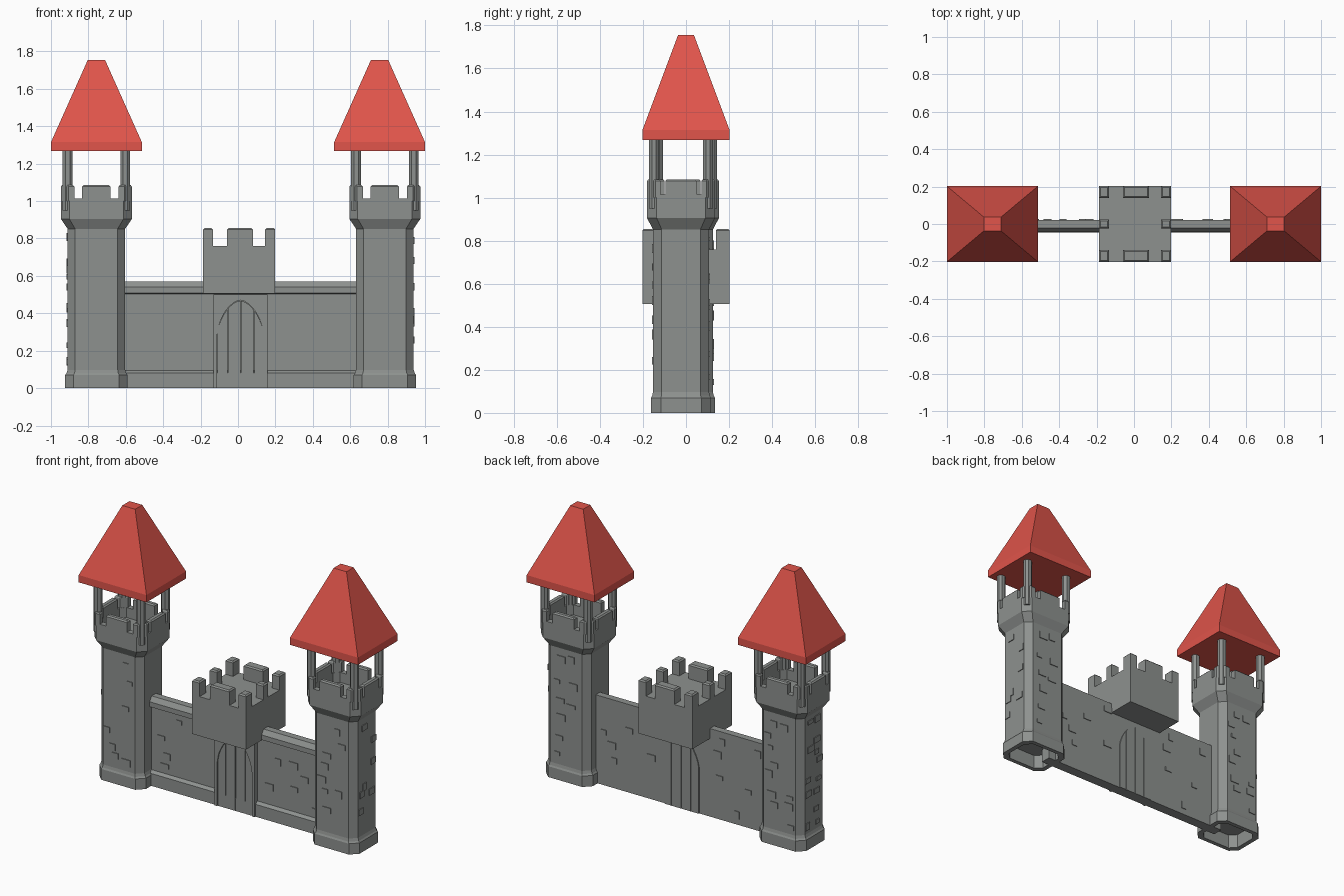
import bpy, bmesh, math, random
from mathutils import Vector

if "Cube" in bpy.data.objects:
    bpy.data.objects.remove(bpy.data.objects["Cube"])

random.seed(4)


def material(name, rgb):
    m = bpy.data.materials.new(name)
    m.diffuse_color = (*rgb, 1)
    m.use_nodes = True
    m.node_tree.nodes["Principled BSDF"].inputs["Base Color"].default_value = m.diffuse_color
    return m


STONE = material("grey stone", (0.27, 0.285, 0.275))
ROOF = material("red roof", (0.75, 0.09, 0.07))


def finish(name, bm, mat):
    bmesh.ops.recalc_face_normals(bm, faces=bm.faces)
    me = bpy.data.meshes.new(name)
    bm.to_mesh(me)
    bm.free()
    me.materials.append(mat)
    ob = bpy.data.objects.new(name, me)
    bpy.context.collection.objects.link(ob)
    return ob


def skin(bm, rings):
    """Join equal-length rings of points into a capped solid."""
    vs = [[bm.verts.new(p) for p in r] for r in rings]
    n = len(vs[0])
    for a, b in zip(vs, vs[1:]):
        for i in range(n):
            j = (i + 1) % n
            bm.faces.new((a[i], a[j], b[j], b[i]))
    bm.faces.new(vs[0])
    bm.faces.new(vs[-1])


def octagon(cx, cy, z, hx, hy, c):
    """Rectangle with cut corners."""
    q = [(hx, hy - c), (hx - c, hy), (c - hx, hy), (-hx, hy - c),
         (-hx, c - hy), (c - hx, -hy), (hx - c, -hy), (hx, c - hy)]
    return [(cx + x, cy + y, z) for x, y in q]


def rect(cx, cy, z, hx, hy):
    return [(cx + a * hx, cy + b * hy, z) for a, b in ((1, 1), (-1, 1), (-1, -1), (1, -1))]


def block(bm, cx, cy, hx, hy, z0, z1, b=0.008):
    """Upright block with a bevelled top."""
    skin(bm, [rect(cx, cy, z0, hx, hy), rect(cx, cy, z1 - b, hx, hy),
              rect(cx, cy, z1, hx - b, hy - b)])


def bricks(bm, centre, along, out, half_w, z0, z1, rows, chance=0.6):
    """Scatter thin raised stones over a vertical face."""
    along, out = Vector(along), Vector(out)
    for r in range(rows):
        if random.random() > chance:
            continue
        z = z0 + (z1 - z0) * (r + random.uniform(0.2, 0.8)) / rows
        w, h = random.uniform(0.018, 0.032), random.uniform(0.012, 0.024)
        c = Vector(centre) + along * random.uniform(-half_w + w, half_w - w)
        rings = []
        for d in (-0.01, 0.005):
            p = c + out * d
            rings.append([p + along * (s * w) + Vector((0, 0, z + t * h))
                          for s, t in ((1, 1), (-1, 1), (-1, -1), (1, -1))])
        skin(bm, rings)


def tower(side, cx, cy, roof_x):
    s = 1 if cx > 0 else -1
    # shaft with hollow foot, plinth, flared head and parapet
    bm = bmesh.new()
    levels = [(.137, .112, .04, .09), (.137, .112, .04, 0), (.167, .139, .045, 0),
              (.167, .139, .045, .07), (.160, .134, .043, .08), (.154, .130, .04, .098),
              (.154, .130, .04, .852), (.190, .158, .045, .905), (.190, .158, .045, 1.015),
              (.152, .122, .03, 1.015), (.152, .122, .03, .95)]
    skin(bm, [octagon(cx, cy, z, hx, hy, c) for hx, hy, c, z in levels])
    finish(side + "_tower", bm, STONE)

    # middle and corner merlons
    bm = bmesh.new()
    for k in (1, -1):
        block(bm, cx, cy + k * .140, .076, .018, 1.0, 1.085)
        block(bm, cx + k * .171, cy, .019, .073, 1.0, 1.085)
    corner = [(.19, .095), (.19, .118), (.15, .158), (.118, .158), (.118, .13), (.152, .095)]
    mid = Vector((.155, .126))
    for a in (1, -1):
        for b in (1, -1):
            rings = []
            for z, f in ((1.0, 1), (1.077, 1), (1.085, .82)):
                pts = [mid + (Vector(p) - mid) * f for p in corner]
                rings.append([(cx + a * p.x, cy + b * p.y, z) for p in pts])
            skin(bm, rings)
    finish(side + "_tower_merlons", bm, STONE)

    # roof posts
    bm = bmesh.new()
    for a in (1, -1):
        for b in (1, -1):
            skin(bm, [octagon(cx + a * .154, cy + b * .126, z, .026, .023, .014)
                      for z in (.95, 1.275)])
    finish(side + "_roof_posts", bm, STONE)

    # raised stones
    bm = bmesh.new()
    for k in (1, -1):
        for off in (-.055, .055):
            bricks(bm, (cx + off, cy + k * .130, 0), (1, 0, 0), (0, k, 0), .055, .12, .83, 8, .55)
    for off in (-.045, .045):
        bricks(bm, (cx + s * .154, cy + off, 0), (0, 1, 0), (s, 0, 0), .045, .12, .83, 8, .55)
    finish(side + "_tower_stones", bm, STONE)

    # truncated pyramid roof
    bm = bmesh.new()
    skin(bm, [rect(roof_x, 0, z, hx, hy) for z, hx, hy in
              ((1.268, .243, .202), (1.315, .243, .202), (1.755, .046, .037))])
    finish(side + "_roof", bm, ROOF)


tower("left", -.757, -.005, -.757)
tower("right", .785, -.023, .757)

# curtain wall with front plinth and coping
bm = bmesh.new()
profile = [(.022, 0), (.022, .57), (-.022, .57), (-.043, .54), (-.043, .508), (-.026, .502),
           (-.026, .095), (-.045, .08), (-.045, 0)]
skin(bm, [[(x, y, z) for y, z in profile] for x in (-.68, .70)])
finish("curtain_wall", bm, STONE)

bm = bmesh.new()
for cx in (-.5, -.36, -.23, .26, .39, .53):
    bricks(bm, (cx, -.026, 0), (1, 0, 0), (0, -1, 0), .065, .11, .49, 5, .5)
    bricks(bm, (cx, .022, 0), (1, 0, 0), (0, 1, 0), .065, .04, .55, 6, .5)
finish("wall_stones", bm, STONE)

# gate frame around a pointed arch
GX, HALF = .0125, .125


def arch(x):
    u = min(1, abs(x - GX) / HALF)
    return .28 + .19 * max(0, 1 - u ** 1.7) ** .6


N = 24
curve = [GX - HALF + 2 * HALF * i / N for i in range(N + 1)]
outline = [(-.132, 0), (-.132, .50), (.157, .50), (.157, 0), (GX + HALF, 0)]
outline += [(x, arch(x)) for x in reversed(curve)] + [(GX - HALF, 0)]
bm = bmesh.new()
skin(bm, [[(x, y, z) for x, z in outline] for y in (-.054, 0)])
finish("gate_frame", bm, STONE)

# door planks, showing on both sides of the wall
bm = bmesh.new()
edges = [GX - HALF, -.055, .015, .085, GX + HALF]
for i in range(4):
    x0, x1 = edges[i] + .002, edges[i + 1] - .002
    xs = [x0 + (x1 - x0) * k / 8 for k in range(9)]
    pts = [(x0, 0)] + [(x, arch(x) - .003) for x in xs] + [(x1, 0)]
    skin(bm, [[(x, y, z) for x, z in pts] for y in (-.047, .028)])
finish("gate_door", bm, STONE)

# gatehouse block over the gate, with merlons
bm = bmesh.new()
skin(bm, [rect(.006, 0, z, .193, .203) for z in (.505, .76)])
for k in (1, -1):
    block(bm, .011, k * .171, .069, .032, .75, .855)
    block(bm, .006 + k * .166, 0, .027, .024, .75, .855)
    for j in (1, -1):
        block(bm, .006 + j * .166, k * .171, .027, .032, .75, .855)
finish("gatehouse", bm, STONE)
